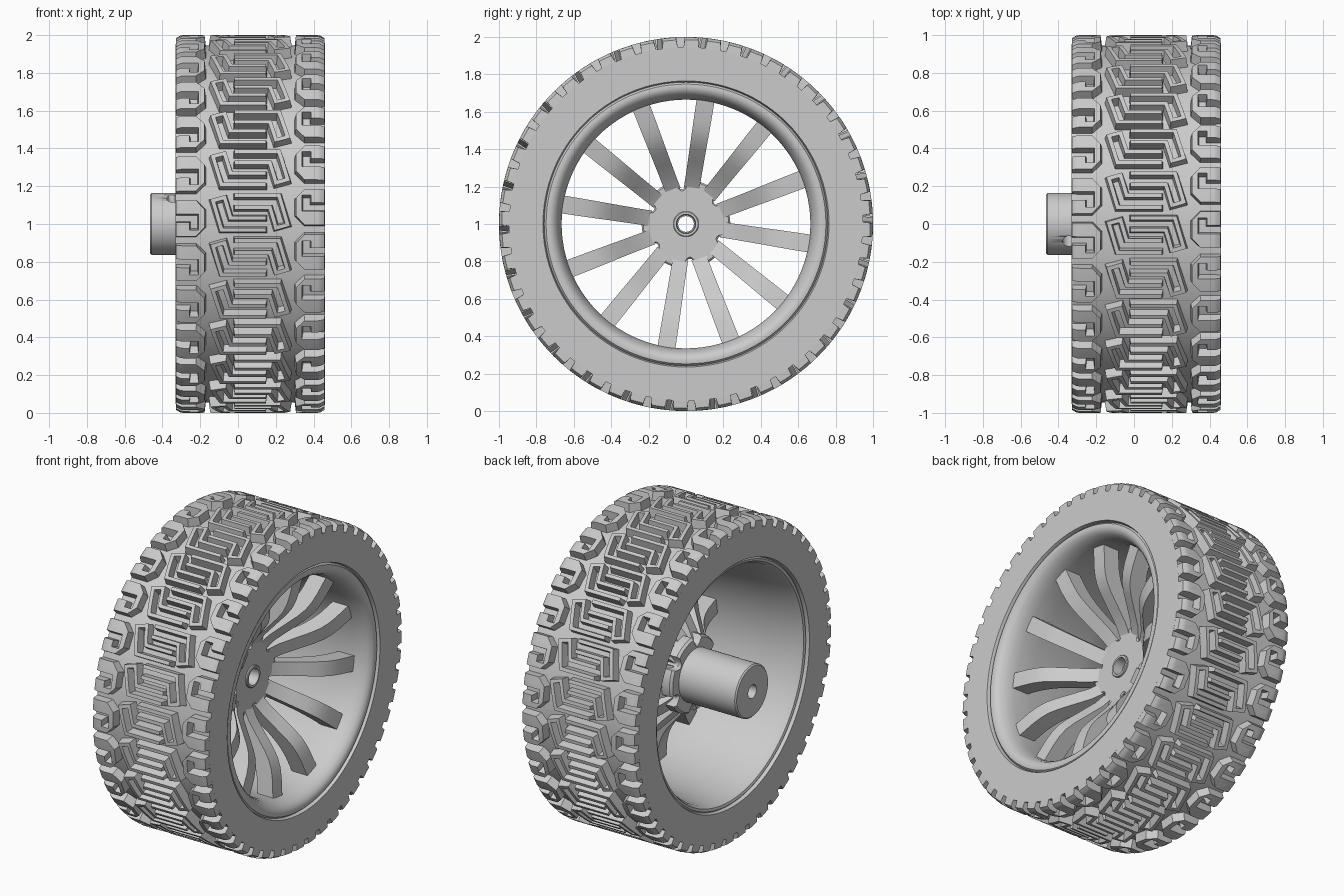
import bpy, bmesh, math
from mathutils import Matrix, Vector

if "Cube" in bpy.data.objects:
    bpy.data.objects.remove(bpy.data.objects["Cube"])

AXLE_Z = 1.0
XC = 0.065            # middle of the tyre width
HALF = 0.395          # half of the tyre width
PITCHES = 26
P = 2 * math.pi / PITCHES


def finish(name, bm, angle=30, recalc=True):
    if recalc:
        bmesh.ops.recalc_face_normals(bm, faces=bm.faces)
    me = bpy.data.meshes.new(name)
    bm.to_mesh(me)
    bm.free()
    ob = bpy.data.objects.new(name, me)
    ob.location = (0, 0, AXLE_Z)
    bpy.context.collection.objects.link(ob)
    bpy.ops.object.select_all(action='DESELECT')
    ob.select_set(True)
    bpy.context.view_layer.objects.active = ob
    bpy.ops.object.shade_smooth_by_angle(angle=math.radians(angle))
    return ob


def lathe(name, profile, segs, mod=lambda a, r: r):
    """Revolve a closed (x, r) profile around the x axle."""
    bm = bmesh.new()
    rings = []
    for i in range(segs):
        a = 2 * math.pi * i / segs
        rings.append([bm.verts.new((x, mod(a, r) * math.cos(a), mod(a, r) * math.sin(a)))
                      for x, r in profile])
    n = len(profile)
    for i in range(segs):
        r0, r1 = rings[i], rings[(i + 1) % segs]
        for j in range(n):
            k = (j + 1) % n
            bm.faces.new((r0[j], r0[k], r1[k], r1[j]))
    return finish(name, bm)


def offset(path, d):
    """Mitred sideways offset of a 2D polyline."""
    pts = [Vector(p) for p in path]
    dirs = [(b - a).normalized() for a, b in zip(pts, pts[1:])]
    out = []
    for i, p in enumerate(pts):
        n0 = Vector((-dirs[max(i - 1, 0)].y, dirs[max(i - 1, 0)].x))
        j = min(i, len(dirs) - 1)
        n1 = Vector((-dirs[j].y, dirs[j].x))
        out.append(p + (n0 + n1) * (d / (1 + n0.dot(n1))))
    return out


# Tyre body
lathe("tyre_body", [(XC - HALF, .765), (XC - HALF, .946), (XC + HALF, .946),
                    (XC + HALF, .765), (XC + HALF - .03, .755), (XC - HALF + .03, .755)], 130)

# Tread blocks: an L block with a slot and a hooked shoulder block, each turned by 180 degrees too
leg = [(-.172, .15), (-.128, 0), (.09, 0)]
slot = [(-.162, .116), (-.128, 0), (.09, 0)]
l_block = offset(leg, .050) + offset(slot, .014)[::-1] + offset(slot, -.014) + offset(leg, -.050)[::-1]
shoulder = [Vector((u, v + .03)) for u, v in (
    (-HALF, .103), (-.285, .103), (-.235, .05), (-.235, -.05), (-.285, -.103), (-HALF, -.103),
    (-HALF, -.016), (-.315, -.016), (-.315, -.055), (-.28, -.055), (-.28, .016), (-HALF, .016))]
# centre B so that its bar lies half a pitch from the foot of the L block
blocks = [(l_block, 1), (shoulder, 1), (l_block, -1), (shoulder, -1)]

bm = bmesh.new()
for outline, sign in blocks:
    shift = 0 if sign == 1 else P / 2
    f = bm.faces.new([bm.verts.new((sign * p.x, sign * p.y + shift, 0)) for p in outline])
    f.normal_update()
    if f.normal.z < 0:
        f.normal_flip()
    bmesh.ops.inset_region(bm, faces=[f], thickness=.007, use_boundary=True, use_even_offset=True)
    for v in f.verts:
        v.co.z = 1
bmesh.ops.triangulate(bm, faces=bm.faces)
cuts = [((c, 0, 0), (1, 0, 0)) for c in (-.382, -.37, -.355, .355, .37, .382)]
cuts += [((0, i * .04, 0), (0, 1, 0)) for i in range(-6, 9)]
for co, no in cuts:
    bmesh.ops.bisect_plane(bm, geom=bm.verts[:] + bm.edges[:] + bm.faces[:],
                           dist=1e-5, plane_co=co, plane_no=no)
for v in bm.verts:                     # wrap onto the cylinder with a rounded shoulder
    u, s, h = v.co
    r = .943 + .057 * h
    t = max(0, (abs(u) - .355) / .042)
    r -= h * .04 * (1 - math.sqrt(max(0, 1 - t * t)))
    if abs(u) > .386:
        u = math.copysign(HALF - .002 * h, u)
    v.co = (u + XC, r * math.cos(s), -r * math.sin(s))
pitch = bpy.data.meshes.new("tread_pitch")
bm.to_mesh(pitch)
bm.free()
bm = bmesh.new()
for k in range(PITCHES):
    bm.from_mesh(pitch)
    pitch.transform(Matrix.Rotation(P, 4, 'X'))
bpy.data.meshes.remove(pitch)
finish("tread_blocks", bm, 25, recalc=False)

# Rim barrel with rounded lips
lathe("rim", [(.41, .77), (.435, .762), (.45, .748), (.453, .73), (.445, .708), (.425, .69),
              (.39, .674), (.34, .665), (.22, .665), (-.10, .695), (-.28, .72), (-.31, .735),
              (-.315, .75), (-.30, .77)], 96)

# Hub flower with six rounded notches between the paired spokes
def notch(a, r):
    d = (math.degrees(a) - 36 + 30) % 60 - 30
    if r < .2 or abs(d) > 9:
        return r
    return r - .05 * math.sqrt(1 - (d / 9) ** 2)

lathe("hub_flower", [(.10, .055), (.10, .228), (.092, .237), (-.05, .237), (-.065, .225),
                     (-.065, .055)], 180, notch)

# Shaft with axle bore, front collar ring and set-screw hole
shaft = lathe("hub_shaft", [(-.465, .042), (-.465, .157), (-.457, .165), (-.06, .165), (0, .12),
                            (.06, .068), (.108, .068), (.112, .064), (.112, .052), (.05, .048),
                            (.05, .042)], 64)
d = Vector((0, -.092, .135)).normalized()
bm = bmesh.new()
bmesh.ops.create_cone(bm, cap_ends=True, segments=24, radius1=.033, radius2=.033, depth=.16,
                      matrix=Matrix.Translation(Vector((-.345, 0, 0)) + d * .14)
                      @ d.to_track_quat('Z', 'Y').to_matrix().to_4x4())
cutter = finish("screw_hole_cutter", bm)
cutter.hide_render = True
mod = shaft.modifiers.new("screw_hole", 'BOOLEAN')
mod.operation, mod.solver, mod.object = 'DIFFERENCE', 'EXACT', cutter
bpy.context.view_layer.objects.active = shaft
bpy.ops.object.modifier_apply(modifier=mod.name)
bpy.data.objects.remove(cutter)

# Twelve bent spokes: (radius, front x, back x, half width)
stations = [(.19, .095, -.03, .042), (.25, .13, .015, .042), (.33, .20, .085, .043),
            (.40, .262, .145, .044), (.45, .298, .18, .045), (.50, .32, .205, .046),
            (.56, .335, .225, .047), (.675, .352, .245, .048)]
bm = bmesh.new()
for k in range(12):
    rot = Matrix.Rotation(math.radians(21 + 30 * k), 3, 'X')
    loops = []
    for r, xf, xb, w in stations:
        sec = [(xf, -w), (xf, w), (xb, w), (xb, -w)]
        loops.append([bm.verts.new(rot @ Vector((x, r, y))) for x, y in sec])
    for a, b in zip(loops, loops[1:]):
        for j in range(4):
            bm.faces.new((a[j], a[(j + 1) % 4], b[(j + 1) % 4], b[j]))
    bm.faces.new(loops[0])
    bm.faces.new(loops[-1][::-1])
finish("spokes", bm)
